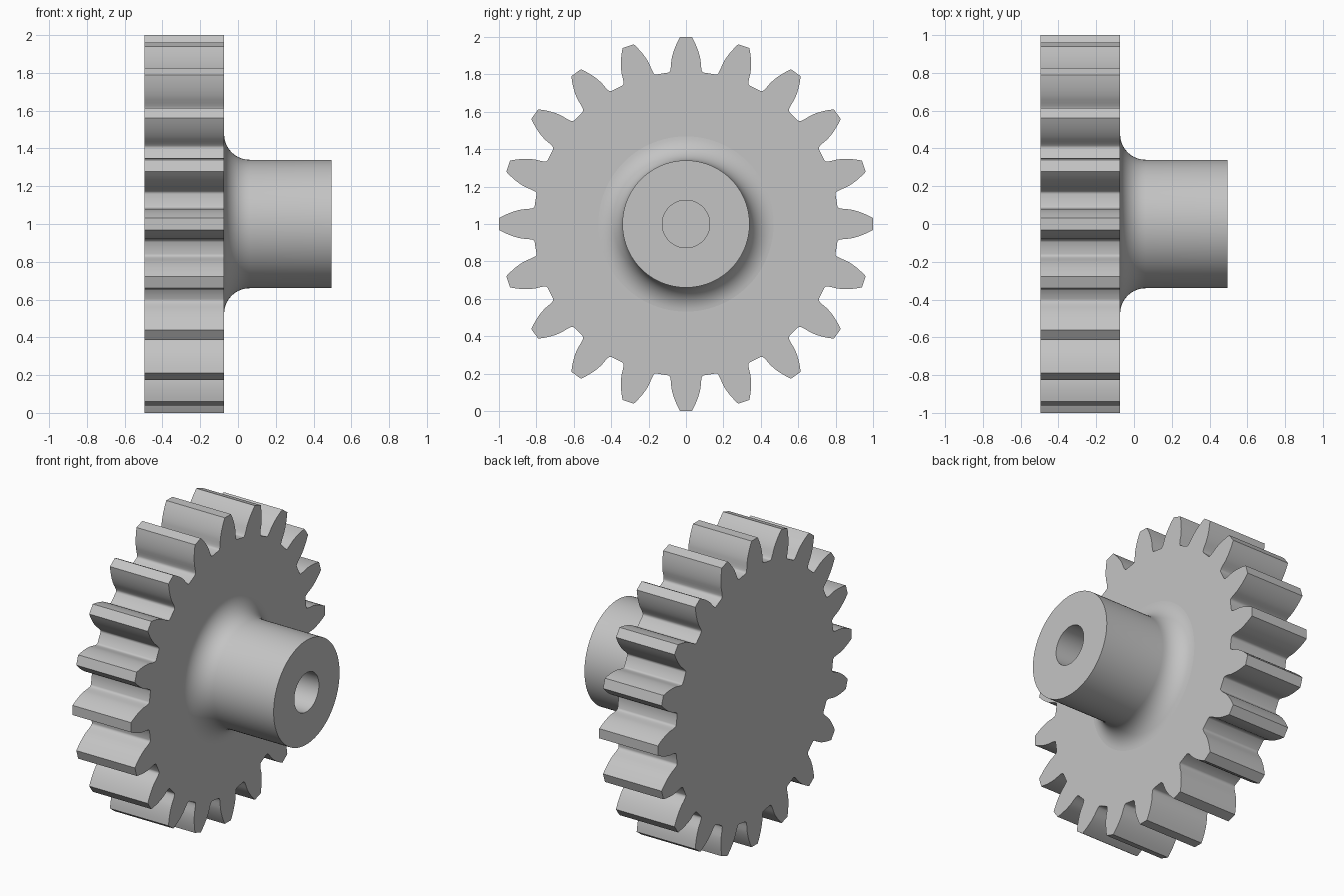
import bpy, bmesh, math

if "Cube" in bpy.data.objects:
    bpy.data.objects.remove(bpy.data.objects["Cube"])

TEETH = 20
OUTER, PITCH, ROOT = 1.0, 20 / 22, 0.815
BASE = PITCH * math.cos(math.radians(20))
X_BACK, X_FACE, X_END = -0.496, -0.073, 0.496
HUB_R, BORE_R, FILLET = 0.34, 0.127, 0.135
AXIS_Z = 1.0

steel = bpy.data.materials.new("grey_steel")
steel.diffuse_color = (0.55, 0.55, 0.55, 1)
steel.use_nodes = True
steel.node_tree.nodes["Principled BSDF"].inputs["Base Color"].default_value = steel.diffuse_color


def finish(name, bm, angle):
    """Turn a bmesh into a named, smooth-shaded object."""
    bmesh.ops.recalc_face_normals(bm, faces=bm.faces)
    mesh = bpy.data.meshes.new(name)
    bm.to_mesh(mesh)
    bm.free()
    mesh.materials.append(steel)
    obj = bpy.data.objects.new(name, mesh)
    bpy.context.collection.objects.link(obj)
    obj.location.z = AXIS_Z
    bpy.ops.object.select_all(action='DESELECT')
    obj.select_set(True)
    bpy.context.view_layer.objects.active = obj
    bpy.ops.object.shade_smooth_by_angle(angle=math.radians(angle))
    return obj


# Half tooth as (radius, angle from tooth centre): root fillet, then involute flank
inv = lambda a: math.tan(a) - a
base_half = math.pi / (2 * TEETH) + inv(math.radians(20))
half = [(ROOT, 0.118), (0.818, 0.108), (0.826, 0.102), (0.838, 0.098)]
for i in range(8):
    r = BASE + (OUTER - BASE) * i / 7
    half.append((r, base_half - inv(math.acos(min(1, BASE / r)))))
tooth = [(r, -a) for r, a in half] + [(r, a) for r, a in reversed(half)]

# Toothed wheel: outline extruded along the axle
bm = bmesh.new()
outline = []
for t in range(TEETH):
    for r, a in tooth:
        ang = a + t * 2 * math.pi / TEETH
        outline.append(bm.verts.new((X_BACK, r * math.sin(ang), r * math.cos(ang))))
disc = bm.faces.new(outline)
grown = bmesh.ops.extrude_face_region(bm, geom=[disc], use_keep_orig=True)
moved = [v for v in grown["geom"] if isinstance(v, bmesh.types.BMVert)]
bmesh.ops.translate(bm, verts=moved, vec=(X_FACE - X_BACK, 0, 0))
finish("toothed_wheel", bm, 42)

# Hub with flared foot and blind bore: profile (x, radius) spun around the axle
profile = []
for i in range(11):
    a = math.pi / 2 * i / 10
    profile.append((X_FACE + FILLET * (1 - math.cos(a)),
                    HUB_R + FILLET * (1 - math.sin(a))))
profile += [(X_END, HUB_R), (X_END, BORE_R), (X_FACE, BORE_R)]
bm = bmesh.new()
SEG = 96
rings = []
for s in range(SEG):
    a = 2 * math.pi * s / SEG
    rings.append([bm.verts.new((x, r * math.sin(a), r * math.cos(a))) for x, r in profile])
for s in range(SEG):
    p, q = rings[s], rings[(s + 1) % SEG]
    for i in range(len(profile) - 1):
        bm.faces.new((p[i], p[i + 1], q[i + 1], q[i]))
    # underside seated on the wheel keeps the hub closed
    bm.faces.new((p[-1], p[0], q[0], q[-1]))
# Sit the hub very slightly into the wheel
bmesh.ops.translate(bm, verts=bm.verts, vec=(-0.0005, 0, 0))
finish("hub", bm, 40)
